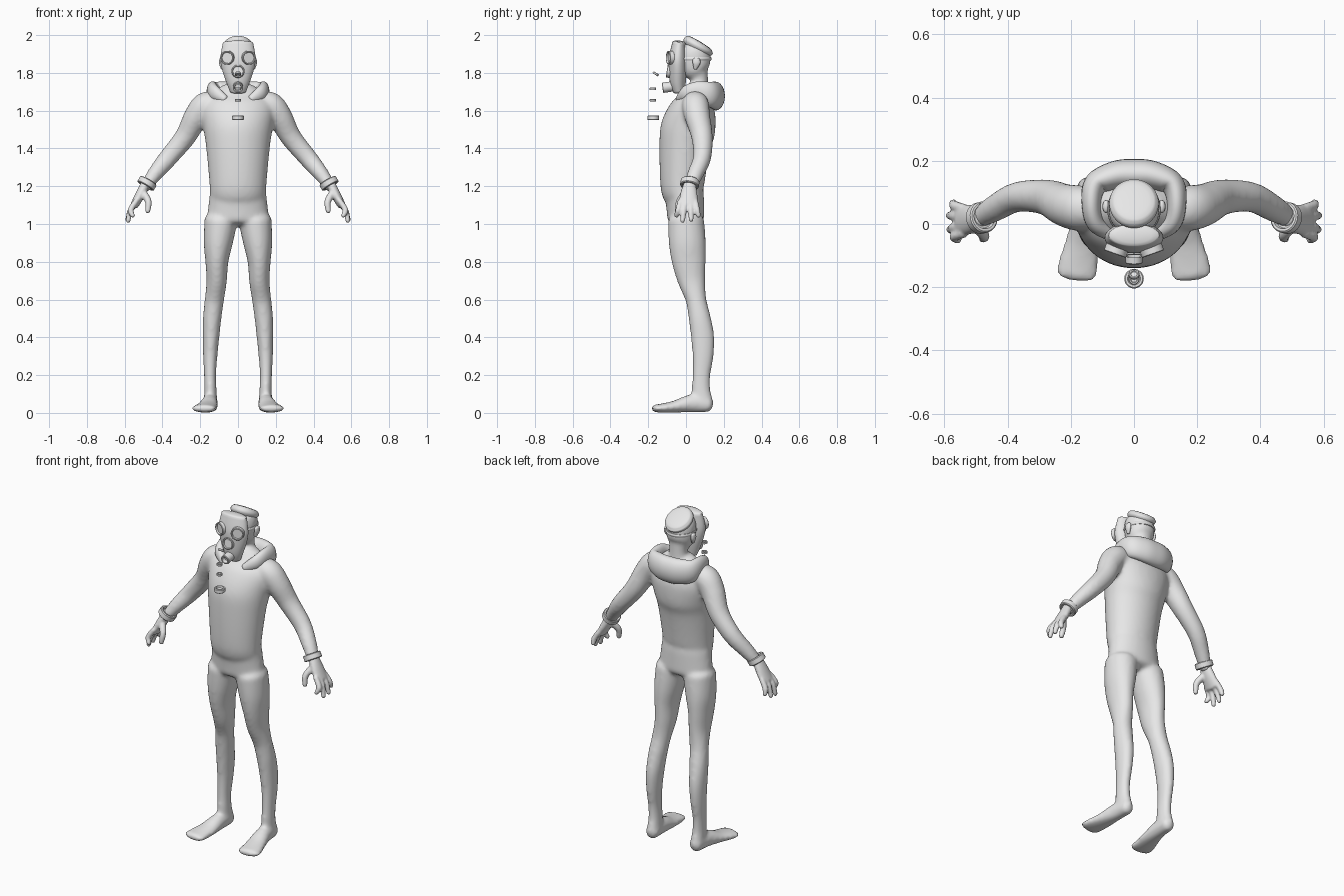
import bpy, bmesh, math
from mathutils import Vector, Matrix

if "Cube" in bpy.data.objects:
    bpy.data.objects.remove(bpy.data.objects["Cube"])

grey = bpy.data.materials.new("plain_grey")
grey.use_nodes = True
grey.diffuse_color = (0.8, 0.8, 0.8, 1)
grey.node_tree.nodes["Principled BSDF"].inputs["Base Color"].default_value = (0.8, 0.8, 0.8, 1)

X, Y, Z = Vector((1, 0, 0)), Vector((0, 1, 0)), Vector((0, 0, 1))


def spline(points, steps=5):
    """Catmull-Rom through points holding position and two radii."""
    p = [Vector(q) for q in points]
    out = []
    for i in range(len(p) - 1):
        a, b, c, d = p[max(i - 1, 0)], p[i], p[i + 1], p[min(i + 2, len(p) - 1)]
        for k in range(steps):
            t = k / steps
            out.append(0.5 * (2 * b + (c - a) * t + (2 * a - 5 * b + 4 * c - d) * t ** 2
                              + (3 * b - a - 3 * c + d) * t ** 3))
    return out + [p[-1]]


def tube(bm, points, ref=X, dome=0.6, side=1, n=24):
    """Skin an elliptical tube along points (x, y, z, radius along ref, other radius)."""
    path = spline(points)
    pos = [Vector(q[:3]) for q in path]
    last = len(path) - 1
    rings = []
    for i, q in enumerate(path):
        t = (pos[min(i + 1, last)] - pos[max(i - 1, 0)]).normalized()
        u = (ref - t * ref.dot(t)).normalized()
        caps = [(0, 1)]
        rounded = [(math.sin(a) * dome * min(q[3], q[4]), math.cos(a)) for a in (0.4, 0.8, 1.2, 1.45)]
        if i == 0:
            caps = [(-o, s) for o, s in reversed(rounded)] + caps
        if i == last:
            caps = caps + rounded
        for offset, scale in caps:
            rings.append((pos[i] + t * offset, u * q[3] * scale, t.cross(u) * q[4] * scale))
    loops = []
    for centre, u, v in rings:
        loop = []
        for k in range(n):
            a = math.tau * k / n
            co = centre + u * math.cos(a) + v * math.sin(a)
            co.x *= side
            loop.append(bm.verts.new(co))
        loops.append(loop)
    for a, b in zip(loops, loops[1:]):
        for k in range(n):
            bm.faces.new((a[k], a[(k + 1) % n], b[(k + 1) % n], b[k]))
    bm.faces.new(loops[0])
    bm.faces.new(loops[-1])


def finish(name, bm, voxel=0, smooth=0):
    bmesh.ops.recalc_face_normals(bm, faces=bm.faces[:])
    mesh = bpy.data.meshes.new(name)
    bm.to_mesh(mesh)
    bm.free()
    mesh.materials.append(grey)
    ob = bpy.data.objects.new(name, mesh)
    bpy.context.collection.objects.link(ob)
    bpy.ops.object.select_all(action='DESELECT')
    ob.select_set(True)
    bpy.context.view_layer.objects.active = ob
    bpy.ops.object.shade_smooth_by_angle(angle=math.radians(40))
    if voxel:
        mod = ob.modifiers.new("blend", 'REMESH')
        mod.mode, mod.voxel_size, mod.use_smooth_shade = 'VOXEL', voxel, True
        mod = ob.modifiers.new("soften", 'SMOOTH')
        mod.factor, mod.iterations = 0.5, smooth
    return ob


def part(name, points, **options):
    bm = bmesh.new()
    tube(bm, points, **options)
    return finish(name, bm)


def ring(name, centre, axis, inner, outer, depth, tilt=0.3):
    """Turned part: a rim around a recessed flat centre, same on both ends."""
    bm = bmesh.new()
    h, b = depth / 2, min(depth, outer - inner) * 0.25
    profile = [(0, -h * tilt), (inner, -h * tilt), (inner + b, -h), (outer - b, -h), (outer, -h + b),
               (outer, h - b), (outer - b, h), (inner + b, h), (inner, h * tilt), (0, h * tilt)]
    verts = [bm.verts.new((r, 0, z)) for r, z in profile]
    edges = [bm.edges.new(e) for e in zip(verts, verts[1:])]
    bmesh.ops.spin(bm, geom=verts + edges, axis=Z, cent=(0, 0, 0), angle=math.tau, steps=28)
    bmesh.ops.remove_doubles(bm, verts=bm.verts[:], dist=0.0001)
    turn = Z.rotation_difference(Vector(axis)).to_matrix().to_4x4()
    bmesh.ops.transform(bm, matrix=Matrix.Translation(centre) @ turn, verts=bm.verts[:])
    return finish(name, bm)


# Body: torso, neck, head, arms, legs and feet blended into one skin
bm = bmesh.new()
tube(bm, [(0, 0, 1.03, .165, .098), (0, -.008, 1.14, .152, .103), (0, -.02, 1.2, .15, .115),
          (0, -.007, 1.4, .168, .134), (0, .01, 1.5, .182, .145), (0, .035, 1.6, .195, .125),
          (0, .05, 1.66, .17, .092), (0, .06, 1.72, .1, .06)], dome=0.4, n=40)
tube(bm, [(0, .07, 1.66, .065, .055), (0, .07, 1.77, .052, .047), (0, .052, 1.82, .075, .076),
          (0, .045, 1.89, .081, .086), (0, .05, 1.935, .073, .076)], dome=0.25, n=32)
for s in (1, -1):
    tube(bm, [(.1, .05, 1.64, .06, .06), (.17, .05, 1.63, .072, .07), (.22, .06, 1.57, .068, .066),
              (.28, .085, 1.46, .057, .056), (.37, .085, 1.35, .048, .05), (.44, .05, 1.265, .043, .041),
              (.49, .02, 1.195, .034, .03)], ref=Y, side=s)
    tube(bm, [(.09, 0, 1.02, .088, .096), (.105, .007, .9, .077, .098), (.112, .015, .8, .061, .09),
              (.113, .03, .7, .054, .074), (.125, .053, .6, .051, .055), (.137, .073, .5, .049, .059),
              (.143, .088, .4, .044, .062), (.147, .09, .3, .038, .056), (.148, .082, .2, .032, .048),
              (.146, .08, .12, .033, .05), (.145, .09, .05, .037, .056)], side=s, dome=0.4)
    tube(bm, [(.145, .115, .045, .037, .042), (.15, .03, .05, .043, .048), (.163, -.06, .033, .056, .032),
              (.177, -.13, .025, .066, .024), (.182, -.165, .024, .064, .02)], side=s, dome=0.8)
finish("body", bm, 0.011, 8)

# Hands with four fingers and a thumb, and a cuff over each wrist
for s, label in ((1, "left"), (-1, "right")):
    bm = bmesh.new()
    tube(bm, [(.485, .02, 1.22, .03, .026), (.515, .015, 1.16, .045, .026), (.548, .012, 1.1, .052, .022)],
         ref=Y, side=s)
    for base_y, x, y, z in ((-.03, .558, -.05, 1.045), (-.004, .582, -.018, 1.018),
                            (.024, .584, .027, 1.023), (.05, .572, .066, 1.045)):
        tube(bm, [(.54, base_y, 1.12, .015, .015), (.568, (base_y + y) / 2, 1.075, .016, .016),
                  (x, y, z, .013, .013)], ref=Y, side=s, n=12, dome=1)
    tube(bm, [(.505, 0, 1.17, .02, .02), (.475, -.035, 1.12, .018, .018), (.478, -.046, 1.07, .014, .014)],
         ref=Y, side=s, n=12, dome=1)
    finish(label + "_hand", bm, 0.006, 4)
    ring(label + "_cuff", (.482 * s, .02, 1.215), (.5 * s, -.15, -.85), .034, .05, .035)

# Fallen hood resting around the neck
half = [(.07, -.035, 1.66, .022, .02), (.12, 0, 1.69, .04, .028), (.135, .06, 1.705, .05, .03),
        (.122, .125, 1.688, .066, .038), (.06, .153, 1.68, .074, .046)]
part("hood", [(-p[0],) + p[1:] for p in half] + [(0, .157, 1.677, .076, .049)] + half[::-1], ref=Z)

# Tilted cap, head strap and ears
part("cap", [(0, .056, 1.925, .069, .077), (0, .062, 1.936, .077, .085), (0, .068, 1.947, .077, .085),
             (0, .074, 1.957, .068, .075)], dome=0.12, n=36)
part("head_strap", [(0, .046, 1.865, .081, .086), (0, .046, 1.874, .085, .09), (0, .046, 1.883, .082, .087)],
     dome=0.05, n=36)
for s, label in ((1, "left"), (-1, "right")):
    part(label + "_ear", [(.082, .05, 1.825, .009, .01), (.088, .055, 1.85, .012, .02),
                          (.088, .055, 1.87, .011, .02)], side=s, dome=0.9)
    ring(label + "_eyepiece", (.056 * s, -.083, 1.88), (.35 * s, -1, 0), .028, .037, .026)

# Breathing mask with nose valve and mouth tube
part("mask", [(0, -.038, 1.7, .042, .03), (0, -.043, 1.75, .062, .042), (0, -.043, 1.82, .085, .048),
              (0, -.043, 1.88, .093, .048), (0, -.036, 1.96, .08, .036)], dome=0.3, n=36)
ring("nose_valve", (0, -.09, 1.808), (0, -1, .15), .026, .034, .024)
ring("mouth_tube", (0, -.095, 1.725), (0, -1, -.15), .016, .027, .06)

# Loose hose pieces hanging in front of the chest
ring("hose_top", (0, -.16, 1.795), (0, .5, .8), .009, .017, .012)
ring("hose_upper", (0, -.175, 1.715), Z, .009, .017, .013)
ring("hose_lower", (0, -.175, 1.655), Z, .009, .017, .013)
ring("hose_end", (0, -.173, 1.562), Z, .017, .031, .025)
